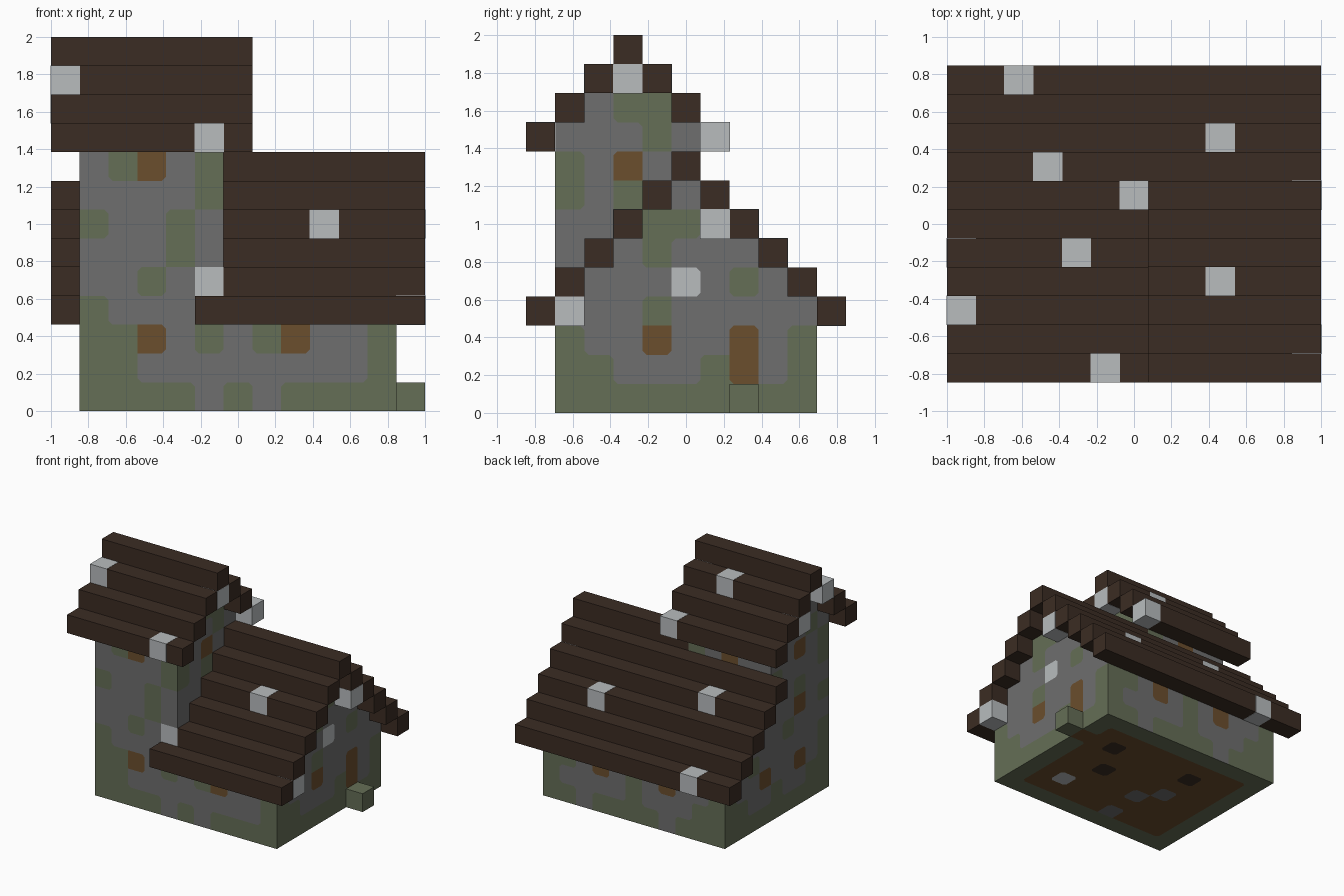
import bpy
import bmesh
from collections import Counter
from mathutils import Vector

if "Cube" in bpy.data.objects:
    bpy.data.objects.remove(bpy.data.objects["Cube"], do_unlink=True)

U = 2 / 13                                # size of one block
ORIGIN = Vector((-1, -5.5 * U, 0))


def srgb(r, g, b):
    return [((c / 255 + 0.055) / 1.055) ** 2.4 for c in (r, g, b)] + [1]


def material(name, rgb):
    m = bpy.data.materials.new(name)
    m.use_nodes = True
    m.diffuse_color = srgb(*rgb)
    m.node_tree.nodes["Principled BSDF"].inputs["Base Color"].default_value = srgb(*rgb)
    return m


MATS = {
    "g": material("grey stone", (110, 110, 110)),
    "m": material("mossy stone", (101, 110, 86)),
    "w": material("warm wood", (107, 78, 45)),
    "l": material("pale stone", (184, 188, 190)),
    "d": material("dark roof wood", (59, 44, 35)),
}
KEYS = list(MATS)


def finish(bm, name, keys):
    mesh = bpy.data.meshes.new(name)
    bm.to_mesh(mesh)
    bm.free()
    for k in keys:
        mesh.materials.append(MATS[k])
    bpy.context.collection.objects.link(bpy.data.objects.new(name, mesh))


def block(name, key, i0, i1, j, k, grow=0.0):
    """Box filling grid cells i0..i1 along x at row j, layer k."""
    bm = bmesh.new()
    bmesh.ops.create_cube(bm, size=1)
    size = Vector(((i1 - i0 + 1) * U, U, U))
    centre = ORIGIN + Vector(((i0 + i1 + 1) / 2, j + 0.5, k + 0.5)) * U
    for v in bm.verts:
        v.co = centre + Vector([c * (s + grow) for c, s in zip(v.co, size)])
    finish(bm, name, key)


# Stepped roofs: each step is one long beam (first column, last column, row, layer)
beams = []
for s in range(6):                        # main roof, ridge down to the eaves
    if s:
        beams.append(("main_roof_back", 0, 12, 5 + s, 8 - s))
    beams.append(("main_roof_front", 5 if s == 5 else 6, 12, 5 - s, 8 - s))
for s in range(4):                        # tower roof
    for j in {3 - s, 3 + s}:
        beams.append(("tower_roof", 0, 6, j, 12 - s))
roof_cells = set()
for name, i0, i1, j, k in beams:
    block(f"{name}_beam", "d", i0, i1, j, k)
    roof_cells |= {(i, j, k) for i in range(i0, i1 + 1)}

# Pale blocks set in the roofs and under the gable overhangs
for i, j, k in [(2, 10, 3), (9, 8, 5), (3, 7, 6), (6, 6, 9), (4, 4, 11), (9, 3, 6),
                (0, 2, 11), (5, 0, 9), (12, 6, 6), (12, 1, 3), (6, 3, 11), (0, 4, 10)]:
    block("pale_block", "l", i, i, j, k, 0.003)

# Doorstep
block("doorstep", "m", 12, 12, 7, 0)

# Wall patterns, top layer first, one letter per block
FRONT = """gmwgm ggggm mggmg gggmg ggmgl mgggggggggg
mmwgmgmwggm mmggggggggm mmmmgmgmmmm""".split()
BACK = """ggwgm mgggg ggggg ggggg ggggg gggmggggggm
mggwgmgwgmm mmgggmggggm mmmgmmmmgmm""".split()
RIGHT = """ggg ggmm gggmg mgwgg mgmgg gggmmgggg gggmggggg
gggglgmgg gggmggggg mggwggwgm mmgggmwgm mmmmmmmmm""".split()
LEFT = """ggg gggm gmggg mgwgg mgggm ggmgg mgwgggggg
gggmggggg mgggggmgg mgwggwggm mmggmggmm mmmmmmmmm""".split()
# Floor pattern, back row first
FLOOR = """mmmmmmmmmmm mwwwwwwwwwm mwwdwwwwdww mwwwwwwwwwm mwwgwwwdwwm
mwwwgwwwwwm mwwwwwwwlwm mwwwgwwwwwm mmmmmmmmmmm""".split()


def paint(cell, axis, sign):
    i, j, k = cell
    if axis == 2:
        if sign > 0:
            return "g"
        rows, row, col = FLOOR, j - 1, i - 1
    elif axis == 1:
        rows, row, col = (FRONT if sign < 0 else BACK), k, i - 1
    else:
        rows, row, col = (LEFT if sign < 0 else RIGHT), k, j - 1
    if row >= len(rows):
        return "g"
    text = rows[-1 - row]
    return text[col] if col < len(text) else "g"


# House body: main hall with gables plus the tower
hall = {(i, j, k) for i in range(1, 12) for k in range(8)
        for j in range(max(1, k - 2), min(9, 12 - k) + 1)}
tower = {(i, j, k) for i in range(1, 6) for k in range(12)
         for j in range(max(1, k - 8), min(5, 14 - k) + 1)}
body = hall | tower
bm = bmesh.new()
corners = {}


def corner(p):
    if p not in corners:
        corners[p] = bm.verts.new(ORIGIN + Vector(p) * U)
    return corners[p]


for cell in sorted(body):
    for axis in range(3):
        for sign in (-1, 1):
            near = list(cell)
            near[axis] += sign
            if tuple(near) in body or tuple(near) in roof_cells - body:
                continue
            a, b = (axis + 1) % 3, (axis + 2) % 3
            loop = []
            for da, db in ((0, 0), (1, 0), (1, 1), (0, 1)):
                p = list(cell)
                p[axis] += sign > 0
                p[a] += da
                p[b] += db
                loop.append(corner(tuple(p)))
            face = bm.faces.new(loop if sign > 0 else loop[::-1])
            face.material_index = KEYS.index(paint(cell, axis, sign))

# Round the corners of the painted patches
bm.normal_update()
odd = []
for v in bm.verts:
    fs = v.link_faces
    counts = sorted(Counter(f.material_index for f in fs).values())
    flat = all(f.normal.dot(fs[0].normal) > 0.99 for f in fs)
    if len(fs) == 4 and flat and counts[-1] == 3:
        odd.append(v)
result = bmesh.ops.bevel(bm, geom=odd, offset=0.022, segments=1, affect='VERTICES')
for f in result["faces"]:
    if len(f.verts) == 4 and f.calc_area() < U * U / 4:
        near = [g.material_index for e in f.edges for g in e.link_faces if g != f]
        f.material_index = Counter(near).most_common(1)[0][0]
finish(bm, "house_walls", KEYS)
